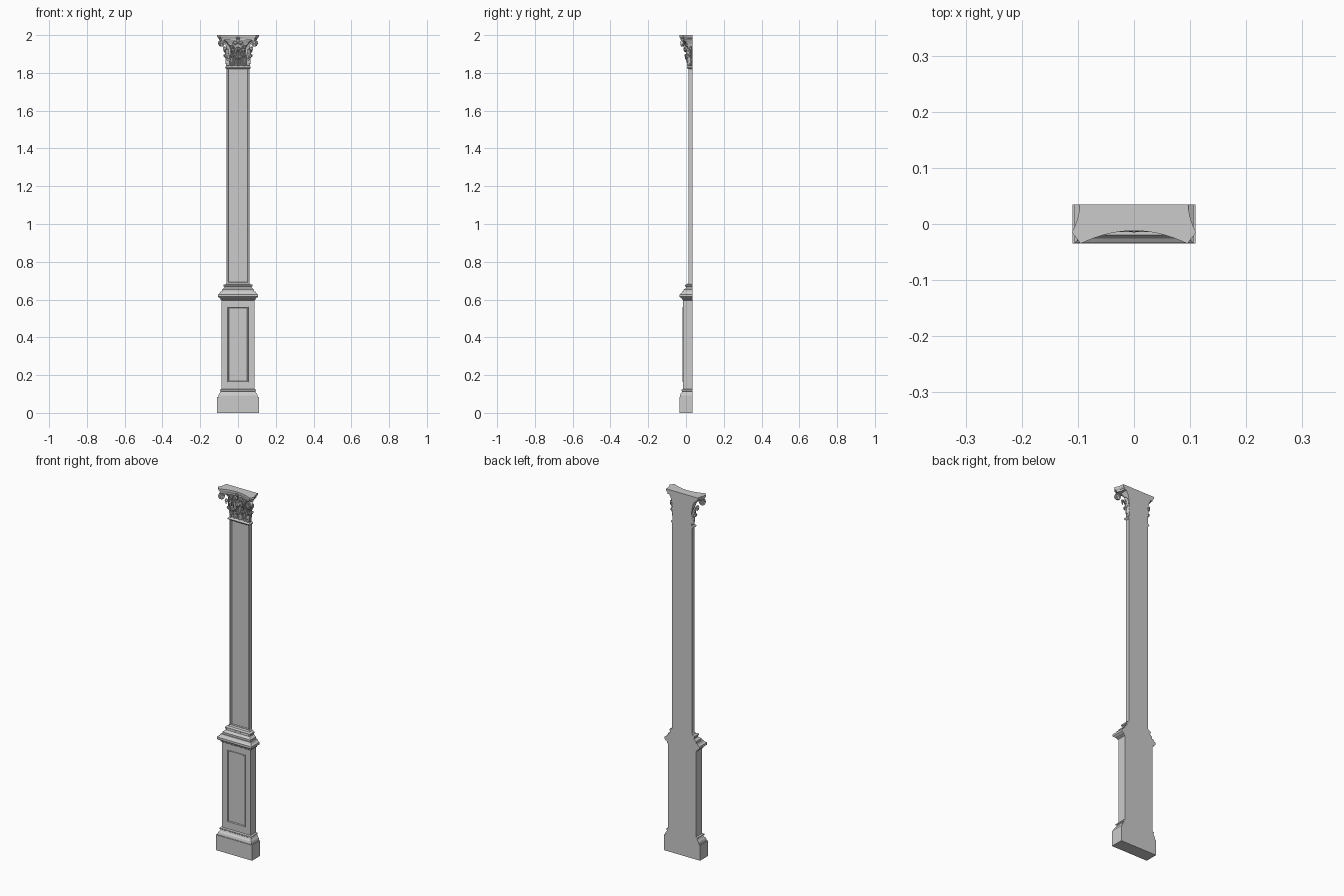
import bpy, bmesh, math
from mathutils import Vector

if "Cube" in bpy.data.objects:
    bpy.data.objects.remove(bpy.data.objects["Cube"])

BACK = 0.035


def finish(name, bm, smooth=False, thick=0):
    bmesh.ops.recalc_face_normals(bm, faces=bm.faces)
    me = bpy.data.meshes.new(name)
    bm.to_mesh(me)
    bm.free()
    ob = bpy.data.objects.new(name, me)
    bpy.context.collection.objects.link(ob)
    if smooth:
        for p in me.polygons:
            p.use_smooth = True
        me.set_sharp_from_angle(angle=math.radians(40))
    if thick:
        m = ob.modifiers.new("thickness", 'SOLIDIFY')
        m.thickness = thick
        m.offset = 0
    return ob


def loft(name, rings, smooth=False):
    """Closed solid through a list of matching point rings."""
    bm = bmesh.new()
    vs = [[bm.verts.new(p) for p in r] for r in rings]
    n = len(vs[0])
    for a, b in zip(vs, vs[1:]):
        for i in range(n):
            j = (i + 1) % n
            bm.faces.new((a[i], a[j], b[j], b[i]))
    bm.faces.new(vs[0])
    bm.faces.new(vs[-1])
    return finish(name, bm, smooth)


def front(hw):
    return max(-0.035, 0.072 - hw)


def moulding(name, profile):
    """Mitred moulding on the front and sides; profile is (half width, z)."""
    return loft(name, [[(-w, front(w), z), (w, front(w), z), (w, BACK, z), (-w, BACK, z)]
                       for w, z in profile])


def panelled(name, hw, z0, z1, steps):
    """Slab with a stepped panel; steps are (side inset, end inset, depth)."""
    def ring(i, e, y):
        return [(-hw + i, y, z0 + e), (hw - i, y, z0 + e), (hw - i, y, z1 - e), (-hw + i, y, z1 - e)]
    return loft(name, [ring(0, 0, BACK), ring(0, 0, front(hw))] +
                [ring(i, e, front(hw) + d) for i, e, d in steps])


def sheet(name, rows, thick):
    bm = bmesh.new()
    vs = [[bm.verts.new(p) for p in r] for r in rows]
    for a, b in zip(vs, vs[1:]):
        for i in range(len(a) - 1):
            bm.faces.new((a[i], a[i + 1], b[i + 1], b[i]))
    return finish(name, bm, True, thick)


# pedestal and shaft
moulding("plinth", [(0.11, 0), (0.11, 0.085)])
moulding("pedestal_base_moulding", [(0.104, 0.085), (0.104, 0.091), (0.101, 0.1), (0.095, 0.107),
                                    (0.092, 0.114), (0.096, 0.117), (0.096, 0.123), (0.088, 0.126)])
panelled("pedestal_die", 0.087, 0.124, 0.6,
         [(0.032, 0.039, 0), (0.033, 0.04, -0.003), (0.036, 0.043, -0.003),
          (0.039, 0.046, 0.002), (0.04, 0.047, 0.002)])
moulding("pedestal_cornice", [(0.087, 0.596), (0.093, 0.6), (0.093, 0.606), (0.1, 0.61), (0.106, 0.615),
                              (0.106, 0.627), (0.098, 0.632), (0.092, 0.642)])
moulding("shaft_base", [(0.086, 0.642), (0.086, 0.652), (0.08, 0.656), (0.073, 0.662), (0.072, 0.668),
                        (0.077, 0.671), (0.077, 0.678), (0.064, 0.682), (0.06, 0.69)])
panelled("shaft", 0.06, 0.68, 1.83,
         [(0.004, 0.008, 0), (0.005, 0.009, 0.004), (0.007, 0.011, 0.004),
          (0.009, 0.013, 0.008), (0.011, 0.015, 0.008)])
moulding("astragal", [(0.06, 1.82), (0.066, 1.825), (0.068, 1.829), (0.066, 1.833), (0.058, 1.838)])

# capital core
moulding("capital_bell", [(0.058, 1.836), (0.058, 1.9), (0.061, 1.93), (0.068, 1.955), (0.078, 1.976)])


# abacus with concave front and sides
def abacus_ring(k, z):
    arc = [(-0.095 + 0.19 * i / 16, -0.012 - 0.023 * (i / 8 - 1) ** 2) for i in range(17)]
    side = [(0.097 + 0.014 * (t / 5) ** 2, BACK - 0.05 * t / 5) for t in range(5, -1, -1)]
    pts = arc + side + [(-x, y) for x, y in reversed(side)]
    return [(x * (1 - k), BACK + (y - BACK) * (1 - k), z) for x, y in pts]


loft("abacus", [abacus_ring(k, z) for k, z in
                [(0.09, 1.974), (0.08, 1.982), (0.04, 1.986), (0.02, 1.988), (0.0, 1.992), (0.0, 2.0)]])

# acanthus leaves
CURL = [(0.001, 0), (0.003, 0.2), (0.004, 0.4), (0.006, 0.6), (0.009, 0.78), (0.013, 0.92),
        (0.018, 1.0), (0.022, 0.98), (0.023, 0.9), (0.021, 0.84)]


def leaf(name, base, out, height, width, reach=1.0):
    out = Vector(out).normalized()
    across = Vector((-out.y, out.x, 0))
    rows, n = [], 36
    for k in range(n + 1):
        v = k / n
        f = v * (len(CURL) - 1)
        i = min(int(f), len(CURL) - 2)
        o, h = (CURL[i][c] + (CURL[i + 1][c] - CURL[i][c]) * (f - i) for c in (0, 1))
        taper = 0.8 + 0.25 * math.sin(math.pi * v) - 0.6 * max(0, v - 0.6) / 0.4
        lobe = 0.72 + 0.28 * abs(math.sin(4.5 * math.pi * v + 0.6))
        row = []
        for c in range(-8, 9):
            u = c / 8
            w = width * taper * (1 - (1 - lobe) * abs(u))
            rib = 0.0018 * math.cos(u * 3 * math.pi) - 0.003 * u * u
            p = Vector(base) + out * (o * reach + rib) + across * (u * w)
            row.append(p + Vector((0, 0, height * (h - 0.12 * u * u * v))))
        rows.append(row)
    return sheet(name, rows, 0.002)


F = front(0.058)
leaf("upper_leaf_centre", (0, F, 1.838), (0, -1, 0), 0.098, 0.018, 1.1)
leaf("lower_leaf_centre", (0, F - 0.001, 1.836), (0, -1, 0), 0.045, 0.012, 0.7)


# volutes: a stem that rises and rolls into a spiral
def volute(name, start, direction, stem, centre, radius, half_width):
    d = Vector(direction).normalized()
    side = Vector((-d.y, d.x, 0))
    path = list(stem)
    for i in range(49):
        t = i / 48
        a = math.pi / 2 - t * 2.25 * 2 * math.pi
        r = radius * (1 - 0.85 * t)
        path.append((centre[0] + r * math.cos(a), centre[1] + r * math.sin(a)))
    rows = []
    for k, (s, z) in enumerate(path):
        w = half_width * (0.6 + 0.4 * min(1, k / 6))
        p = Vector((start[0], start[1], 0)) + d * s + Vector((0, 0, z))
        rows.append([p + side * w * u for u in (-1, 0, 1)])
    sheet(name, rows, 0.0028)
    # web closing the spiral
    rim = [(centre[0] + 0.8 * radius * math.cos(math.tau * i / 20),
            centre[1] + 0.8 * radius * math.sin(math.tau * i / 20)) for i in range(20)]
    o = Vector((start[0], start[1], 0))
    loft(name + "_web", [[o + d * s + side * half_width * q + Vector((0, 0, z)) for s, z in rim]
                         for q in (-0.5, 0.5)])


for sx, tag in ((-1, "left"), (1, "right")):
    leaf("lower_leaf_" + tag, (sx * 0.03, F, 1.836), (0, -1, 0), 0.062, 0.018, 0.9)
    leaf("lower_corner_leaf_" + tag, (sx * 0.057, F + 0.001, 1.836), (sx, -1, 0), 0.06, 0.012, 0.7)
    leaf("lower_side_leaf_" + tag, (sx * 0.058, 0.024, 1.836), (sx, 0, 0), 0.062, 0.01, 0.7)
    leaf("upper_corner_leaf_" + tag, (sx * 0.056, F, 1.84), (sx, -1, 0), 0.098, 0.016, 1.15)
    leaf("stalk_leaf_" + tag, (sx * 0.03, F - 0.002, 1.88), (sx * 0.2, -1, 0), 0.066, 0.011, 0.7)
    leaf("upper_side_leaf_" + tag, (sx * 0.059, 0.026, 1.84), (sx, 0, 0), 0.1, 0.008, 0.8)
    volute("corner_volute_" + tag, (sx * 0.03, 0.008), (sx * 0.058, -0.026, 0),
           [(0, 1.9), (0.005, 1.925), (0.018, 1.947), (0.036, 1.965), (0.052, 1.973)],
           (0.062, 1.956), 0.018, 0.006)
    volute("inner_volute_" + tag, (sx * 0.036, -0.004), (-sx, 0, 0),
           [(0, 1.91), (0.001, 1.93), (0.005, 1.95), (0.012, 1.964)],
           (0.021, 1.957), 0.0115, 0.006)

# flower on the middle of the abacus
bm = bmesh.new()
for i in range(7):
    a = math.tau * i / 6
    r = 0.0075 if i < 6 else 0
    res = bmesh.ops.create_uvsphere(bm, u_segments=10, v_segments=6, radius=0.0045)
    bmesh.ops.translate(bm, verts=res["verts"],
                        vec=(r * math.cos(a), -0.009 - (0.002 if i == 6 else 0), 1.984 + r * math.sin(a)))
finish("abacus_flower", bm, True)
